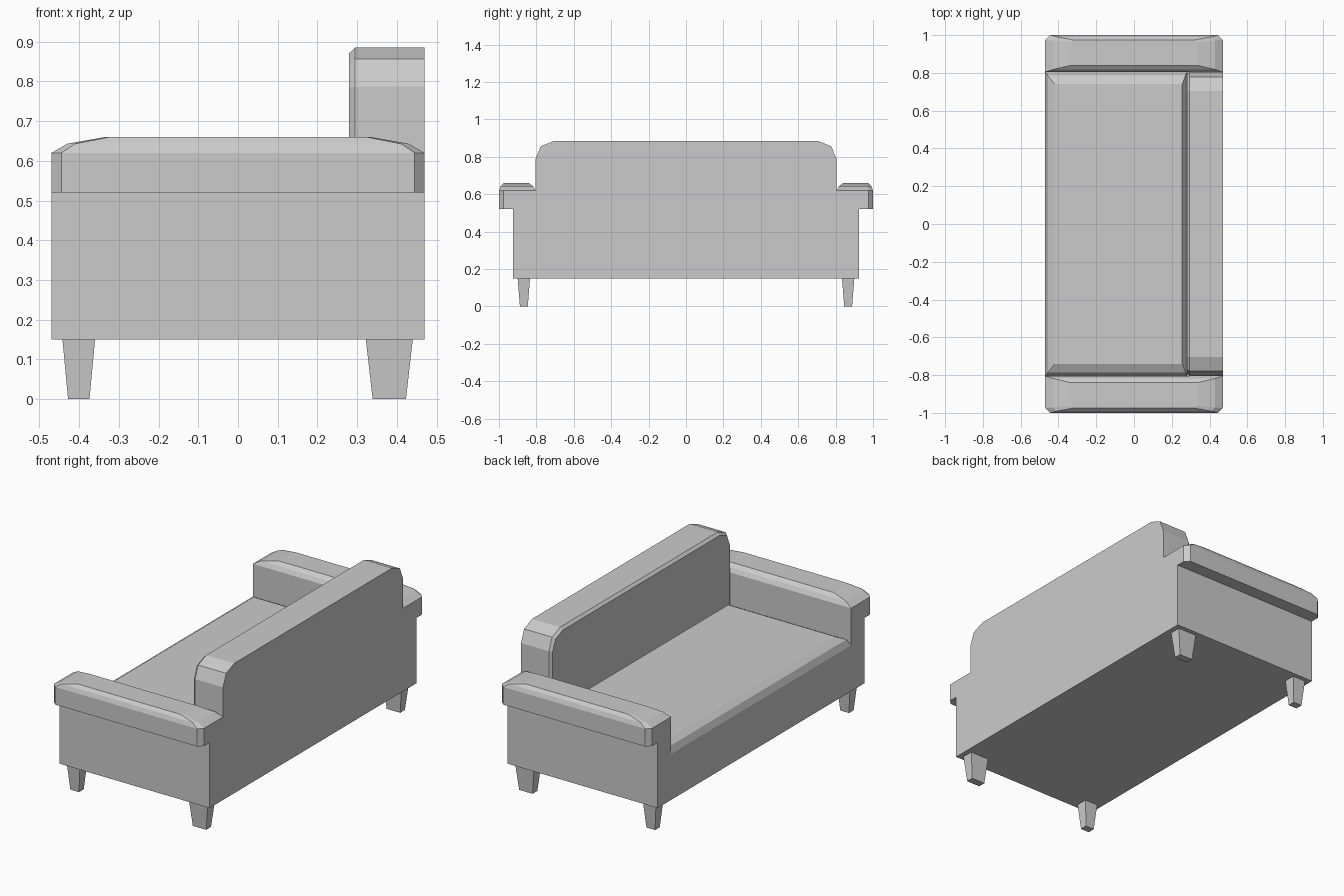
import bpy, bmesh

if "Cube" in bpy.data.objects:
    bpy.data.objects.remove(bpy.data.objects["Cube"], do_unlink=True)

GREY = (0.6, 0.6, 0.6, 1.0)
fabric = bpy.data.materials.new("plain grey")
fabric.use_nodes = True
fabric.diffuse_color = GREY
fabric.node_tree.nodes["Principled BSDF"].inputs["Base Color"].default_value = GREY


def loft(name, rings):
    """Skin a stack of matching outlines and cap both ends."""
    bm = bmesh.new()
    loops = [[bm.verts.new(p) for p in ring] for ring in rings]
    for a, b in zip(loops, loops[1:]):
        for i in range(len(a)):
            j = (i + 1) % len(a)
            bm.faces.new((a[i], a[j], b[j], b[i]))
    bm.faces.new(loops[0])
    bm.faces.new(loops[-1])
    bmesh.ops.recalc_face_normals(bm, faces=bm.faces)
    mesh = bpy.data.meshes.new(name)
    bm.to_mesh(mesh)
    bm.free()
    mesh.materials.append(fabric)
    obj = bpy.data.objects.new(name, mesh)
    bpy.context.collection.objects.link(obj)
    return obj


def rect(x0, x1, y0, y1, z):
    return [(x0, y0, z), (x1, y0, z), (x1, y1, z), (x0, y1, z)]


def mirrored(half):
    """Complete a y-z half profile across y = 0."""
    return half + [(-y, z) for y, z in reversed(half)]


DEPTH = 0.47       # half depth, open side at -x
INNER = 0.805      # inner side of the arms
SEAT = 0.41        # base of the cushion
BACK = 0.28        # front of the backrest

# Body: U-shaped profile carrying the arms
u_shape = mirrored([(0.925, 0.15), (0.925, 0.52), (INNER, 0.52), (INNER, SEAT)])
loft("body", [[(x, y, z) for y, z in u_shape] for x in (-DEPTH, DEPTH)])

# Seat cushion with bevelled rim
loft("seat_cushion", [
    rect(-DEPTH, BACK, -INNER, INNER, SEAT),
    rect(-0.455, 0.272, -0.785, 0.785, 0.447),
    rect(-0.42, 0.255, -0.74, 0.74, 0.47),
])

# Backrest: rounded top corners, small bevel round its front face
outer = mirrored([(INNER, SEAT), (INNER, 0.787), (0.777, 0.856), (0.705, 0.885)])
inset = mirrored([(0.792, SEAT), (0.792, 0.783), (0.766, 0.846), (0.702, 0.871)])
loft("backrest", [[(x, y, z) for y, z in prof]
                  for x, prof in ((BACK, inset), (0.295, outer), (DEPTH, outer))])


def arm_ring(side, hx, inner, out, cut, z):
    half = [(hx, inner), (hx, out - cut), (hx - cut, out)]
    pts = half + [(-x, y) for x, y in reversed(half)]
    return [(x, side * y, z) for x, y in pts]


for side, label in ((1, "far"), (-1, "near")):
    # Arm pad: clipped outer corners and a domed top
    loft(label + "_arm", [
        arm_ring(side, DEPTH, INNER, 1.0, 0.025, 0.52),
        arm_ring(side, DEPTH, INNER, 1.0, 0.025, 0.62),
        arm_ring(side, 0.43, 0.818, 0.991, 0.02, 0.643),
        arm_ring(side, 0.335, 0.84, 0.975, 0.012, 0.66),
    ])
    # Tapered legs, wider under the backrest
    y = side * 0.867
    for leg, x, wide, narrow in (("front", -0.401, 0.041, 0.027),
                                 ("back", 0.381, 0.059, 0.042)):
        loft(label + "_" + leg + "_leg", [
            rect(x - narrow, x + narrow, y - 0.021, y + 0.021, 0),
            rect(x - wide, x + wide, y - 0.033, y + 0.033, 0.15),
        ])
